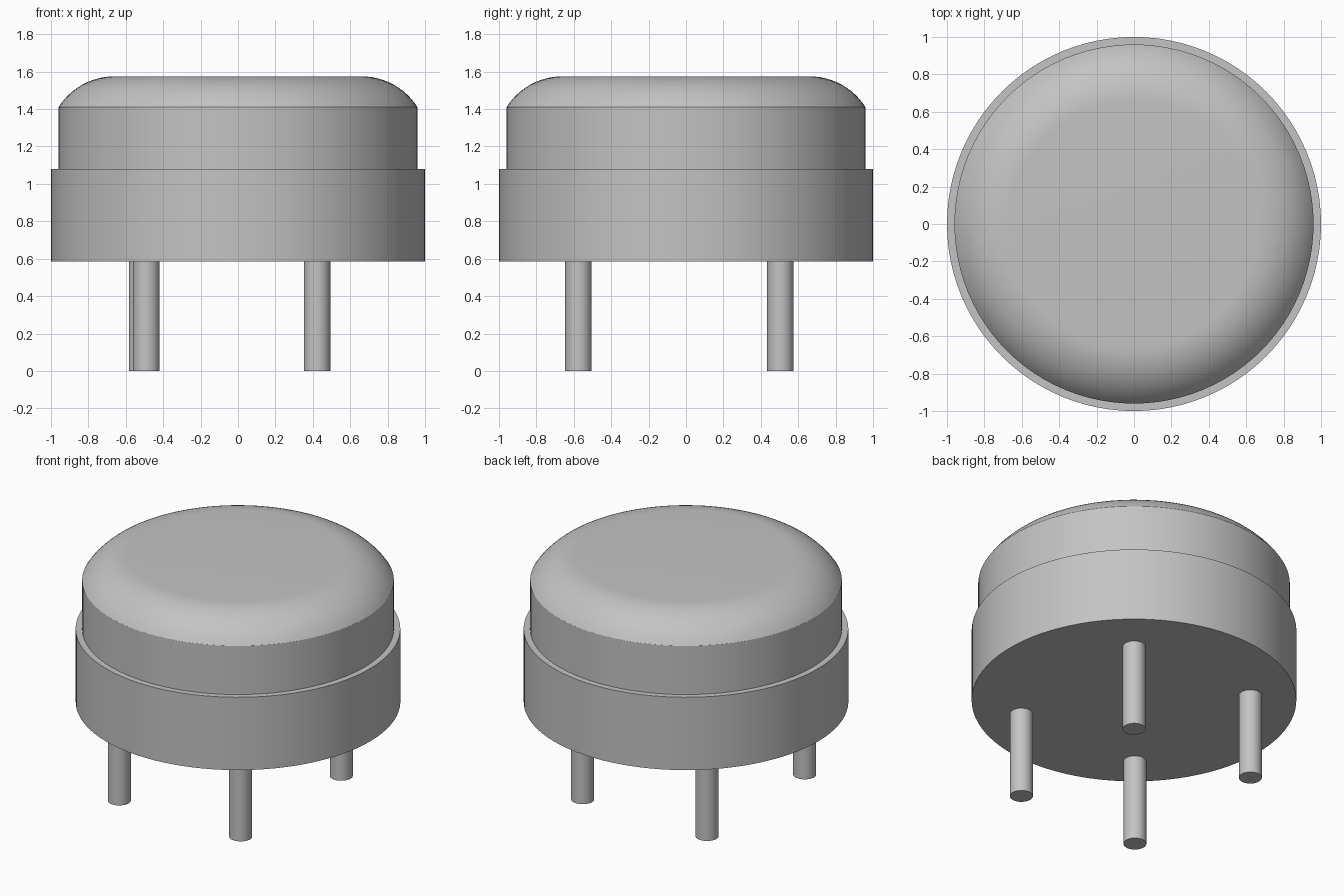
import bpy
import math

cube = bpy.data.objects.get("Cube")
if cube:
    bpy.data.objects.remove(cube, do_unlink=True)

grey = bpy.data.materials.new("plain_grey")
grey.use_nodes = True
colour = (0.55, 0.55, 0.55, 1)
grey.diffuse_color = colour
grey.node_tree.nodes["Principled BSDF"].inputs["Base Color"].default_value = colour


def finish(obj, name):
    obj.name = name
    obj.data.materials.clear()
    obj.data.materials.append(grey)
    bpy.ops.object.select_all(action='DESELECT')
    obj.select_set(True)
    bpy.context.view_layer.objects.active = obj
    bpy.ops.object.shade_smooth_by_angle(angle=math.radians(25))


def cylinder(name, radius, bottom, top, x=0, y=0, sides=96):
    bpy.ops.mesh.primitive_cylinder_add(
        vertices=sides, radius=radius, depth=top - bottom,
        location=(x, y, (bottom + top) / 2))
    finish(bpy.context.object, name)


def lathe(name, profile, sides=96):
    """Revolve (radius, height) points around z and cap both ends."""
    verts, faces = [], []
    for r, z in profile:
        for i in range(sides):
            a = math.tau * i / sides
            verts.append((r * math.cos(a), r * math.sin(a), z))
    for row in range(len(profile) - 1):
        for i in range(sides):
            j = (i + 1) % sides
            low, high = row * sides, (row + 1) * sides
            faces.append((low + i, low + j, high + j, high + i))
    faces.append(tuple(reversed(range(sides))))
    faces.append(tuple(range(len(verts) - sides, len(verts))))
    mesh = bpy.data.meshes.new(name)
    mesh.from_pydata(verts, [], faces)
    obj = bpy.data.objects.new(name, mesh)
    bpy.context.collection.objects.link(obj)
    finish(obj, name)


# Wide base drum
cylinder("base_drum", 1.0, 0.585, 1.08)

# Narrower cap: straight wall, then a rounded shoulder to a flat top
flat, top, bend, steps = 0.66, 1.575, 0.355, 12
end = math.asin((0.96 - flat) / bend)
shoulder = []
for k in range(steps + 1):
    a = end * (1 - k / steps)
    shoulder.append((flat + bend * math.sin(a), top - bend * (1 - math.cos(a))))
lathe("rounded_cap", [(0.96, 1.08)] + shoulder)

# Four pin legs
legs = {
    "front_right_leg": (-0.49, -0.575),
    "front_left_leg": (0.423, -0.575),
    "back_left_leg": (0.423, 0.505),
    "back_right_leg": (-0.512, 0.505),
}
for leg_name, (x, y) in legs.items():
    cylinder(leg_name, 0.071, 0, 0.6, x, y, sides=32)
